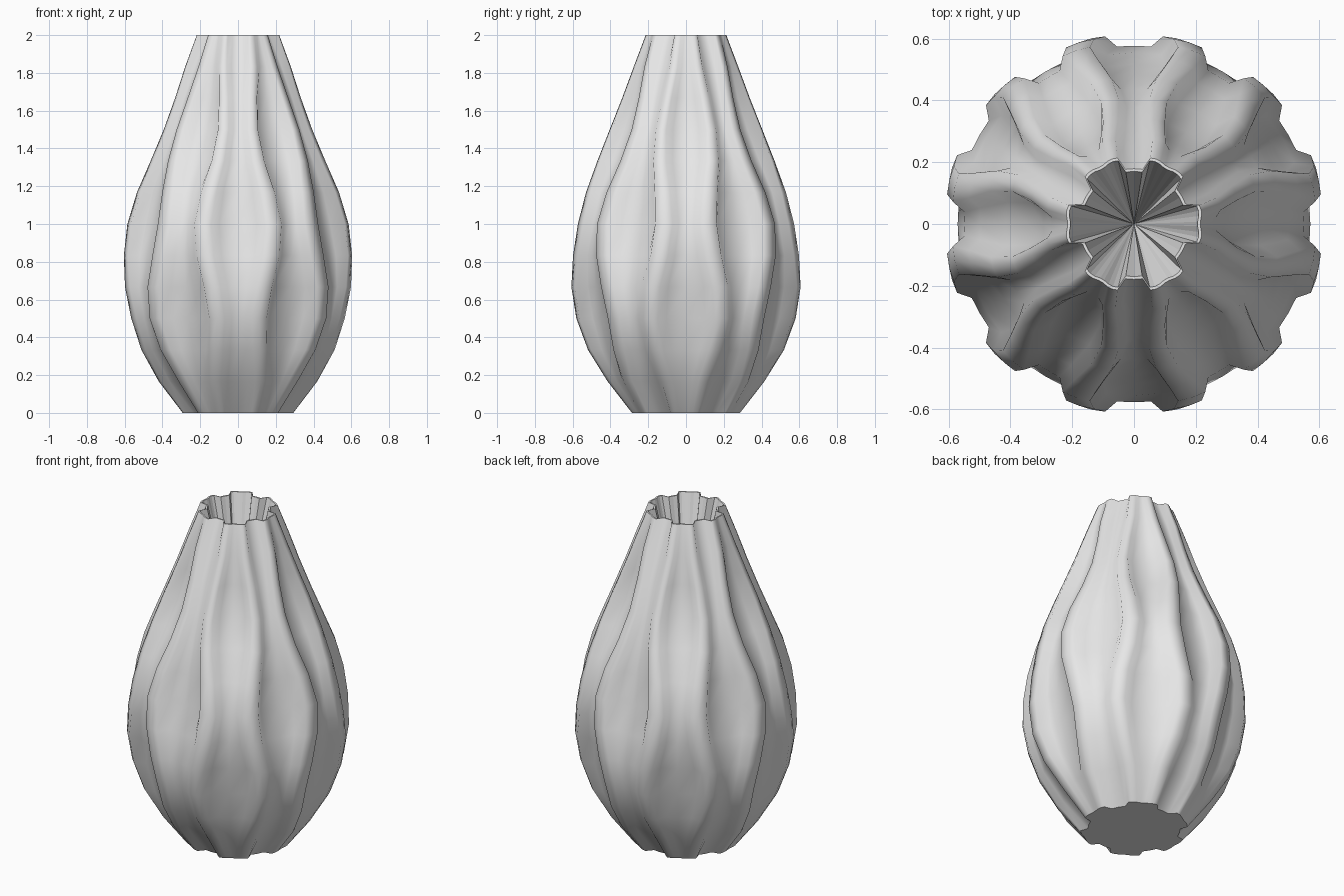
import bpy
import bmesh
from math import cos, sin, pi, radians

if "Cube" in bpy.data.objects:
    bpy.data.objects.remove(bpy.data.objects["Cube"])

# Material
clay = bpy.data.materials.new("pale_grey_clay")
clay.use_nodes = True
clay.diffuse_color = (0.8, 0.8, 0.8, 1)
clay.node_tree.nodes["Principled BSDF"].inputs["Base Color"].default_value = (0.8, 0.8, 0.8, 1)

# Crest radius at evenly spaced heights
PROFILE = [0.295, 0.425, 0.525, 0.585, 0.614, 0.612, 0.59,
           0.542, 0.475, 0.407, 0.342, 0.283, 0.22]
HEIGHT = 2.0


def groove_depth(half_width, bulge):
    """Narrow grooves are shallower and fade out at the lip and foot."""
    wide = min(max((half_width - 7) / 7, 0), 1) ** 2
    shallow, deep = 0.005 + 0.035 * bulge, 0.041 + 0.032 * bulge
    return shallow + (deep - shallow) * wide


def ring(index, inset=0.0):
    """Cross-section of six mirrored rib pairs that sway apart and together."""
    z = HEIGHT * index / (len(PROFILE) - 1)
    bulge = sin(pi * z / HEIGHT)
    sway = cos(2 * pi * z)
    inner, outer = 11 - 4 * sway, 19.5 - 3.5 * sway    # rib edges in degrees
    wall = 5 - 2 * bulge
    inner_floor = groove_depth(inner, bulge)
    outer_floor = groove_depth(30 - outer, bulge)
    half = [(0, inner_floor), (inner - wall, inner_floor), (inner, 0),
            ((inner + outer) / 2, -0.002), (outer, 0),
            (outer + wall, outer_floor), (30, outer_floor)]
    section = half + [(60 - a, d) for a, d in half[-2:0:-1]]
    points = []
    for pair in range(6):
        for angle, depth in section:
            a = radians(pair * 60 + angle)
            r = PROFILE[index] - depth - inset
            points.append((r * cos(a), r * sin(a), z))
    return points


def bridge(bm, low, high, smooth):
    for i in range(len(low)):
        j = (i + 1) % len(low)
        bm.faces.new((low[i], low[j], high[j], high[i])).smooth = smooth


# Fluted body, lip, funnel-shaped inside and base
bm = bmesh.new()
rings = [[bm.verts.new(p) for p in ring(i)] for i in range(len(PROFILE))]
for low, high in zip(rings, rings[1:]):
    bridge(bm, low, high, True)
lip = [bm.verts.new(p) for p in ring(len(PROFILE) - 1, 0.009)]
bridge(bm, rings[-1], lip, False)
bottom_inside = bm.verts.new((0, 0, 1.2))
for i, v in enumerate(lip):
    bm.faces.new((v, lip[(i + 1) % len(lip)], bottom_inside)).smooth = False
bm.faces.new(rings[0][::-1]).smooth = False

mesh = bpy.data.meshes.new("fluted_vase")
bm.to_mesh(mesh)
bm.free()
mesh.materials.append(clay)
vase = bpy.data.objects.new("fluted_vase", mesh)
bpy.context.collection.objects.link(vase)
